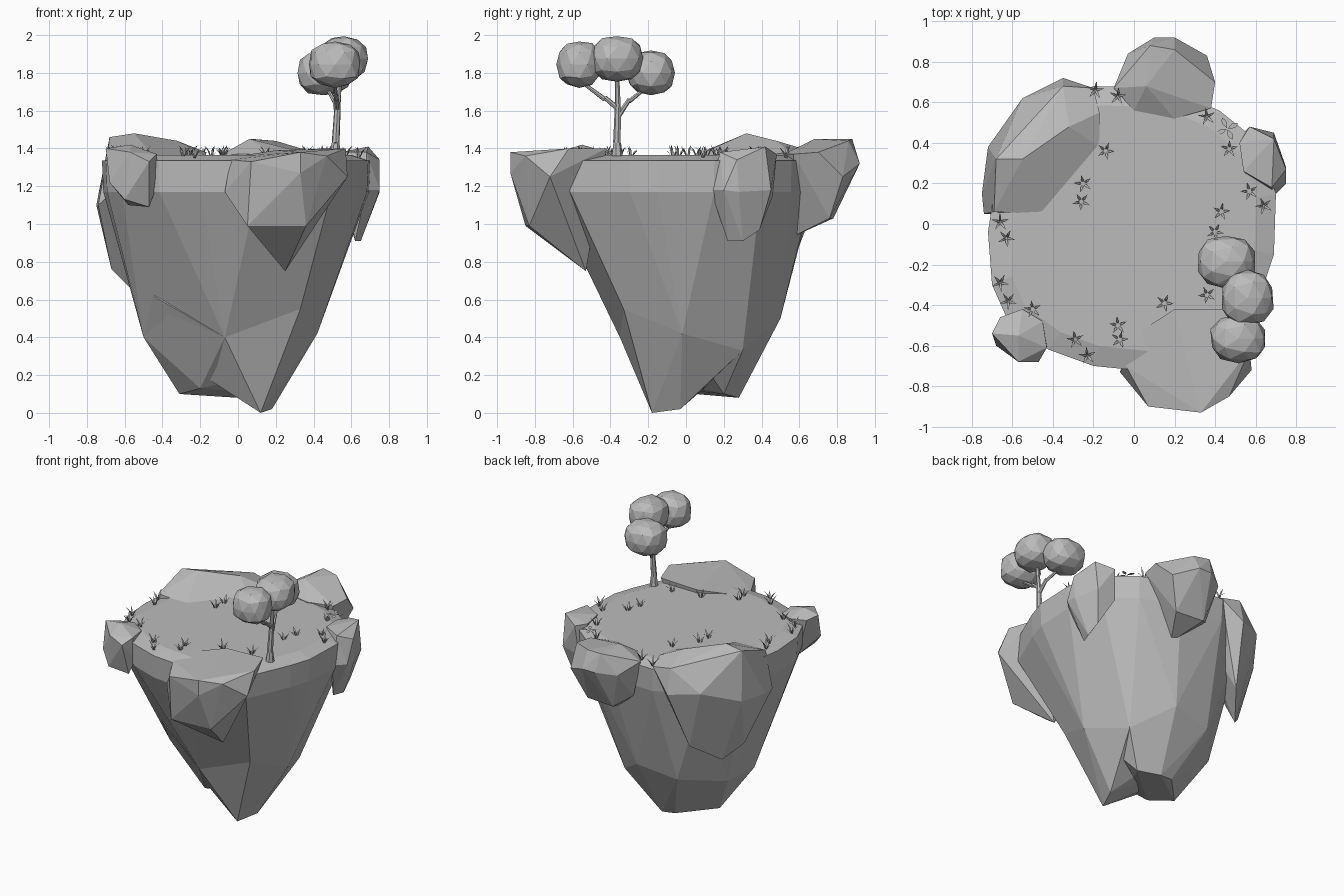
import bpy, bmesh, math, random
from mathutils import Vector

random.seed(4)
stone = bpy.data.materials.new("plain_grey")
stone.diffuse_color = (0.5, 0.5, 0.5, 1)


def finish(name, bm):
    bmesh.ops.recalc_face_normals(bm, faces=bm.faces[:])
    me = bpy.data.meshes.new(name)
    bm.to_mesh(me)
    bm.free()
    me.materials.append(stone)
    ob = bpy.data.objects.new(name, me)
    bpy.context.collection.objects.link(ob)
    return ob


def hull(name, pts):
    """Faceted rock wrapped around a few corner points."""
    bm = bmesh.new()
    for p in pts:
        bm.verts.new(p)
    res = bmesh.ops.convex_hull(bm, input=bm.verts[:])
    junk = [v for v in res["geom_interior"] if isinstance(v, bmesh.types.BMVert)]
    bmesh.ops.delete(bm, geom=junk, context='VERTS')
    bmesh.ops.dissolve_limit(bm, angle_limit=math.radians(4),
                             verts=bm.verts[:], edges=bm.edges[:])
    return finish(name, bm)


# Island body: plateau, rim, shoulder ring, lower ring and blunt underside
rim = [(-0.72, -0.04), (-0.70, -0.30), (-0.62, -0.48), (-0.42, -0.62), (-0.20, -0.70),
       (0.10, -0.73), (0.50, -0.62), (0.64, -0.30), (0.69, -0.15), (0.70, 0.15),
       (0.62, 0.40), (0.42, 0.56), (0.15, 0.67), (-0.20, 0.68), (-0.50, 0.52), (-0.68, 0.22)]
plateau = [(x * 0.86, y * 0.86, 1.365) for x, y in rim]
edge = [(x, y, 1.335) for x, y in rim]
shoulder = [(x * 0.99, y * 0.99, 1.17) for x, y in rim]
lower = [(0.42, -0.02, 0.42), (0.29, 0.30, 0.33), (0.05, 0.50, 0.50), (-0.25, 0.46, 0.45),
         (-0.48, 0.20, 0.40), (-0.50, -0.08, 0.40), (-0.45, -0.25, 0.62),
         (-0.07, -0.35, 0.40), (0.33, -0.33, 0.55)]
under = [(-0.31, 0.05, 0.10), (-0.10, 0.27, 0.09), (0.0, 0.28, 0.08),
         (-0.20, -0.10, 0.13), (-0.04, -0.12, 0.165), (0.14, 0.20, 0.10)]
hull("island_body", plateau + edge + shoulder + lower + under)
hull("island_tip", lower + [(0.12, -0.18, 0.0), (0.18, -0.03, 0.02)])

# Boulders around the rim
hull("front_boulder", [
    (-0.07, -0.73, 1.17), (-0.04, -0.70, 1.34), (0.07, -0.90, 1.33), (0.05, -0.85, 0.99),
    (0.33, -0.93, 1.38), (0.33, -0.93, 1.27), (0.36, -0.83, 0.99), (0.25, -0.53, 0.75),
    (0.47, -0.85, 1.36), (0.58, -0.72, 1.25), (0.57, -0.62, 1.40), (0.50, -0.42, 1.40),
    (0.20, -0.42, 1.39), (0.0, -0.55, 1.36)])
hull("back_left_boulder", [
    (-0.74, 0.05, 1.10), (-0.69, 0.06, 1.37), (-0.75, 0.15, 1.10), (-0.68, 0.32, 1.46),
    (-0.72, 0.38, 1.12), (-0.55, 0.32, 1.48), (-0.32, 0.48, 1.44), (-0.55, 0.62, 1.22),
    (-0.35, 0.72, 1.20), (-0.35, 0.68, 1.38), (-0.20, 0.67, 1.35), (-0.17, 0.55, 1.38),
    (-0.17, 0.38, 1.36), (-0.45, 0.05, 1.36), (-0.67, 0.28, 0.76), (-0.56, 0.38, 0.65),
    (-0.42, 0.56, 0.78)])
hull("back_boulder", [
    (-0.10, 0.67, 1.36), (-0.03, 0.84, 1.30), (0.08, 0.88, 1.45), (0.10, 0.92, 1.32),
    (0.20, 0.92, 1.32), (0.20, 0.86, 1.44), (0.36, 0.83, 1.25), (0.40, 0.70, 1.38),
    (0.38, 0.57, 1.37), (0.20, 0.52, 1.37), (0.0, 0.56, 1.37), (0.06, 0.68, 1.45),
    (0.05, 0.78, 1.03), (0.27, 0.76, 1.03), (0.15, 0.56, 0.93), (-0.05, 0.68, 1.10)])
hull("right_boulder", [
    (0.52, 0.40, 1.37), (0.57, 0.48, 1.37), (0.69, 0.42, 1.41), (0.69, 0.45, 1.18),
    (0.75, 0.27, 1.34), (0.75, 0.20, 1.18), (0.75, 0.28, 1.17), (0.68, 0.13, 1.18),
    (0.68, 0.18, 1.38), (0.54, 0.26, 1.38), (0.64, 0.39, 0.97), (0.65, 0.30, 0.91),
    (0.62, 0.22, 0.91), (0.55, 0.46, 1.15)])
hull("front_left_boulder", [
    (-0.70, -0.54, 1.40), (-0.68, -0.60, 1.22), (-0.60, -0.65, 1.13), (-0.57, -0.68, 1.38),
    (-0.47, -0.68, 1.33), (-0.47, -0.60, 1.09), (-0.43, -0.61, 1.37), (-0.43, -0.58, 1.20),
    (-0.45, -0.48, 1.37), (-0.55, -0.42, 1.38), (-0.66, -0.46, 1.38), (-0.57, -0.55, 1.42),
    (-0.58, -0.48, 1.10)])


# Tree trunk and branches
def limb(bm, p, q, r1, r2):
    p, q = Vector(p), Vector(q)
    rot = (q - p).to_track_quat('Z', 'Y').to_matrix()
    rings = []
    for c, r in ((p, r1), (q, r2)):
        rings.append([bm.verts.new(c + rot @ Vector((r * math.cos(a), r * math.sin(a), 0)))
                      for a in (i * math.tau / 7 for i in range(7))])
    for i in range(7):
        j = (i + 1) % 7
        bm.faces.new((rings[0][i], rings[0][j], rings[1][j], rings[1][i]))
    bm.faces.new(rings[0][::-1])
    bm.faces.new(rings[1])


bm = bmesh.new()
limb(bm, (0.515, -0.365, 1.36), (0.517, -0.365, 1.43), 0.03, 0.021)
limb(bm, (0.517, -0.365, 1.43), (0.527, -0.36, 1.62), 0.021, 0.017)
limb(bm, (0.527, -0.36, 1.61), (0.54, -0.365, 1.80), 0.016, 0.012)
limb(bm, (0.527, -0.36, 1.61), (0.52, -0.43, 1.67), 0.015, 0.012)
limb(bm, (0.52, -0.43, 1.66), (0.51, -0.55, 1.75), 0.013, 0.009)
limb(bm, (0.527, -0.36, 1.57), (0.51, -0.30, 1.66), 0.015, 0.012)
limb(bm, (0.51, -0.30, 1.65), (0.46, -0.19, 1.74), 0.012, 0.009)
finish("tree_trunk", bm)

# Tree foliage: three faceted clumps
clumps = [((0.455, -0.185, 1.80), (0.15, 0.135, 0.125)),
          ((0.56, -0.365, 1.875), (0.135, 0.145, 0.125)),
          ((0.515, -0.565, 1.845), (0.145, 0.125, 0.13))]
for n, (c, r) in enumerate(clumps):
    bm = bmesh.new()
    bmesh.ops.create_icosphere(bm, subdivisions=2, radius=1)
    for v in bm.verts:
        # slightly boxy profile with small irregularities
        d = Vector([math.copysign(abs(k) ** 0.85, k) for k in v.co])
        d *= random.uniform(0.93, 1.0)
        v.co = Vector([c[i] + max(-1, min(1, d[i])) * r[i] for i in range(3)])
    finish("foliage_clump_%d" % (n + 1), bm)

# Grass tufts: five bent blades each
tufts = [(-0.19, 0.66), (-0.08, 0.63), (-0.14, 0.36), (-0.25, 0.20), (-0.26, 0.11),
         (-0.66, 0.01), (-0.63, -0.07), (-0.66, -0.29), (-0.62, -0.38), (-0.50, -0.42),
         (-0.29, -0.57), (-0.23, -0.65), (-0.08, -0.50), (-0.07, -0.57), (0.15, -0.39),
         (0.36, -0.35), (0.40, -0.04), (0.43, 0.06), (0.57, 0.16), (0.64, 0.09),
         (0.47, 0.37), (0.36, 0.53)]
bm = bmesh.new()
for x, y in tufts:
    turn = random.uniform(0, math.tau)
    for k in range(5):
        a = turn + k * math.tau / 5
        out, side = Vector((math.cos(a), math.sin(a), 0)), Vector((-math.sin(a), math.cos(a), 0))
        h = random.uniform(0.035, 0.06)
        base = Vector((x, y, 1.35)) + out * 0.004
        mid = base + out * 0.018 + Vector((0, 0, h * 0.75))
        tip = base + out * 0.042 + Vector((0, 0, h + 0.01))
        b = [bm.verts.new(p) for p in (base - side * 0.005, base + side * 0.005,
                                       mid + side * 0.006, mid - side * 0.006, tip)]
        bm.faces.new(b[:4])
        bm.faces.new((b[3], b[2], b[4]))
finish("grass_tufts", bm)

# Flat four-petal flowers lying on the plateau
bm = bmesh.new()
for x, y, turn in ((-0.06, 0.09, 0.0), (0.25, -0.32, 0.2), (0.46, 0.47, 0.45)):
    for k in range(4):
        a = turn + k * math.pi / 2
        out, side = Vector((math.cos(a), math.sin(a), 0)), Vector((-math.sin(a), math.cos(a), 0))
        o = Vector((x, y, 1.369))
        bm.faces.new([bm.verts.new(o + out * u + side * w) for u, w in
                      ((0.004, 0), (0.03, -0.012), (0.045, -0.010),
                       (0.06, 0), (0.045, 0.010), (0.03, 0.012))])
finish("flowers", bm)
